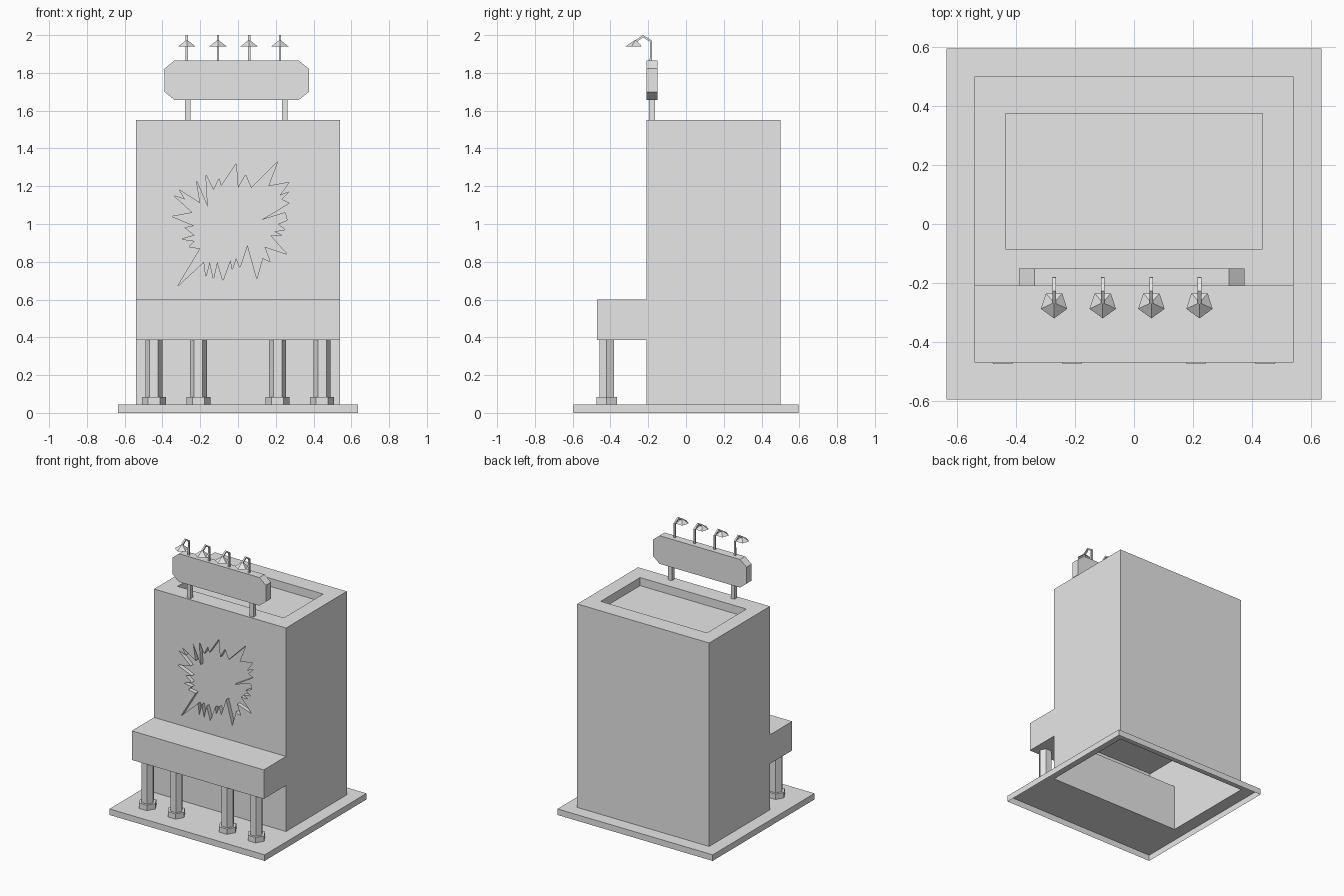
import bpy
import bmesh
from math import cos, sin, tau, pi

cube = bpy.data.objects.get("Cube")
if cube:
    bpy.data.objects.remove(cube, do_unlink=True)

grey = bpy.data.materials.new("plain grey")
grey.use_nodes = True
grey.diffuse_color = (0.8, 0.8, 0.8, 1)
grey.node_tree.nodes["Principled BSDF"].inputs["Base Color"].default_value = (0.8, 0.8, 0.8, 1)


def finish(name, bm):
    """Weld, orient and link a finished mesh."""
    bmesh.ops.remove_doubles(bm, verts=bm.verts, dist=0.0005)
    bmesh.ops.recalc_face_normals(bm, faces=bm.faces)
    mesh = bpy.data.meshes.new(name)
    bm.to_mesh(mesh)
    bm.free()
    mesh.materials.append(grey)
    obj = bpy.data.objects.new(name, mesh)
    bpy.context.collection.objects.link(obj)
    return obj


def skin(bm, *loops, start=False, end=False):
    """Join successive closed loops of points with quads, optionally capped."""
    rings = [[bm.verts.new(p) for p in loop] for loop in loops]
    for a, b in zip(rings, rings[1:]):
        for i in range(len(a)):
            j = (i + 1) % len(a)
            bm.faces.new((a[i], a[j], b[j], b[i]))
    if start:
        bm.faces.new(rings[0])
    if end:
        bm.faces.new(rings[-1])
    return rings


def rect(x, y0, y1, z, cx=0):
    return [(cx - x, y0, z), (cx + x, y0, z), (cx + x, y1, z), (cx - x, y1, z)]


def polygon(sides, r, x, y, z, turn=0.0):
    return [(x + r * cos(turn + tau * i / sides), y + r * sin(turn + tau * i / sides), z)
            for i in range(sides)]


GROUND, ROOF = 0.045, 1.55
HALF, FRONT, BACK = 0.54, -0.21, 0.5
LEDGE_FRONT, LEDGE_LOW, LEDGE_TOP = -0.47, 0.385, 0.6

# Ground slab: open underneath, with a hole under the building
bm = bmesh.new()
skin(bm, rect(0.635, -0.595, 0.595, 0), rect(0.635, -0.595, 0.595, GROUND),
     rect(HALF, FRONT, BACK, GROUND))
finish("ground_slab", bm)

# Building shell: side profile swept across, open at the bottom
bm = bmesh.new()
profile = [(BACK, ROOF), (BACK, GROUND), (FRONT, GROUND), (FRONT, LEDGE_LOW),
           (LEDGE_FRONT, LEDGE_LOW), (LEDGE_FRONT, LEDGE_TOP), (FRONT, LEDGE_TOP), (FRONT, ROOF)]
sides = [[bm.verts.new((s * HALF, y, z)) for y, z in profile] for s in (-1, 1)]
for side in sides:
    bm.faces.new(side)
for i in (0, 2, 3, 4, 5):
    bm.faces.new((sides[0][i], sides[0][i + 1], sides[1][i + 1], sides[1][i]))

# Parapet and sunken roof
skin(bm, rect(HALF, FRONT, BACK, ROOF), rect(0.435, -0.085, 0.375, ROOF),
     rect(0.435, -0.085, 0.375, ROOF - 0.06), end=True)

# Jagged burst outline, in hundredths (x, z)
burst = [(-1, 132), (0, 119), (4, 126), (7, 119), (21, 133), (16, 120), (27, 122), (22, 115),
         (27, 117), (23, 113), (27, 111), (12, 102), (25, 106), (26, 102), (21, 100), (25, 97),
         (19, 96), (23, 94), (17, 94), (26, 84), (14, 88), (17, 80), (13, 82), (10, 71),
         (5, 89), (1, 77), (-1, 82), (-3, 76), (-4, 81), (-8, 70), (-11, 80), (-13, 71),
         (-15, 80), (-17, 72), (-18, 80), (-32, 67), (-20, 87), (-26, 88), (-23, 91), (-30, 92),
         (-23, 94), (-28, 98), (-23, 99), (-35, 104), (-24, 106), (-34, 115), (-28, 113),
         (-31, 118), (-20, 111), (-22, 123), (-16, 109), (-17, 126), (-13, 118), (-10, 124),
         (-9, 120)]
rim, floor = ([(x / 100, y, z / 100) for x, z in burst] for y in (FRONT, FRONT + 0.03))
rings = skin(bm, rim, floor, end=True)

# Front wall around the burst
wall = [bm.verts.new((x, FRONT, z)) for x, z in
        ((-HALF, LEDGE_TOP), (HALF, LEDGE_TOP), (HALF, ROOF), (-HALF, ROOF))]
edges = [bm.edges.new((wall[i - 1], wall[i])) for i in range(4)]
edges += [bm.edges.get((rings[0][i - 1], rings[0][i])) for i in range(len(burst))]
fill = bmesh.ops.triangle_fill(bm, edges=edges, use_beauty=True, normal=(0, -1, 0))
new = [g for g in fill["geom"] if isinstance(g, bmesh.types.BMFace)]
inner = [e for e in {e for f in new for e in f.edges} if all(f in new for f in e.link_faces)]
bmesh.ops.dissolve_limit(bm, angle_limit=0.001, edges=inner, verts=[])
finish("building", bm)

# Hexagonal pillars on hexagonal feet
for number, x in enumerate((-0.445, -0.21, 0.21, 0.445), 1):
    for name, r, low, high in (("pillar", 0.045, GROUND, LEDGE_LOW),
                               ("pillar_foot", 0.0635, GROUND, 0.085)):
        bm = bmesh.new()
        skin(bm, polygon(6, r, x, -0.42, low), polygon(6, r, x, -0.42, high), start=True, end=True)
        finish(f"{name}_{number}", bm)

# Sign board with clipped corners
bm = bmesh.new()
left, right, low, high, cx, cz = -0.39, 0.375, 1.657, 1.865, 0.053, 0.043
outline = [(left + cx, low), (right - cx, low), (right, low + cz), (right, high - cz),
           (right - cx, high), (left + cx, high), (left, high - cz), (left, low + cz)]
skin(bm, *[[(x, y, z) for x, z in outline] for y in (FRONT, -0.15)], start=True, end=True)
finish("sign_board", bm)

# Sign posts
for name, x in (("sign_post_right", -0.266), ("sign_post_left", 0.247)):
    bm = bmesh.new()
    skin(bm, rect(0.015, -0.195, -0.165, ROOF, x), rect(0.015, -0.195, -0.165, 1.66, x),
         start=True, end=True)
    finish(name, bm)

# Lamps: bent square arm and five-sided shade
for number, x in enumerate((-0.271, -0.106, 0.059, 0.222), 1):
    bm = bmesh.new()
    path = [(-0.186, 1.86, 0, 1), (-0.186, 1.968, 0.4, 0.9),
            (-0.227, 1.994, 1, 0), (-0.265, 1.968, 0.8, -0.6)]
    w = 0.006
    loops = []
    for y, z, back, up in path:
        loops.append([(x + s * w, y + t * w * up, z + t * w * back)
                      for s, t in ((-1, -1), (1, -1), (1, 1), (-1, 1))])
    skin(bm, *loops, start=True, end=True)
    finish(f"lamp_arm_{number}", bm)
    bm = bmesh.new()
    skin(bm, polygon(5, 0.047, x, -0.273, 1.941, -pi / 2),
         polygon(5, 0.004, x, -0.267, 1.973, -pi / 2), end=True)
    finish(f"lamp_shade_{number}", bm)
